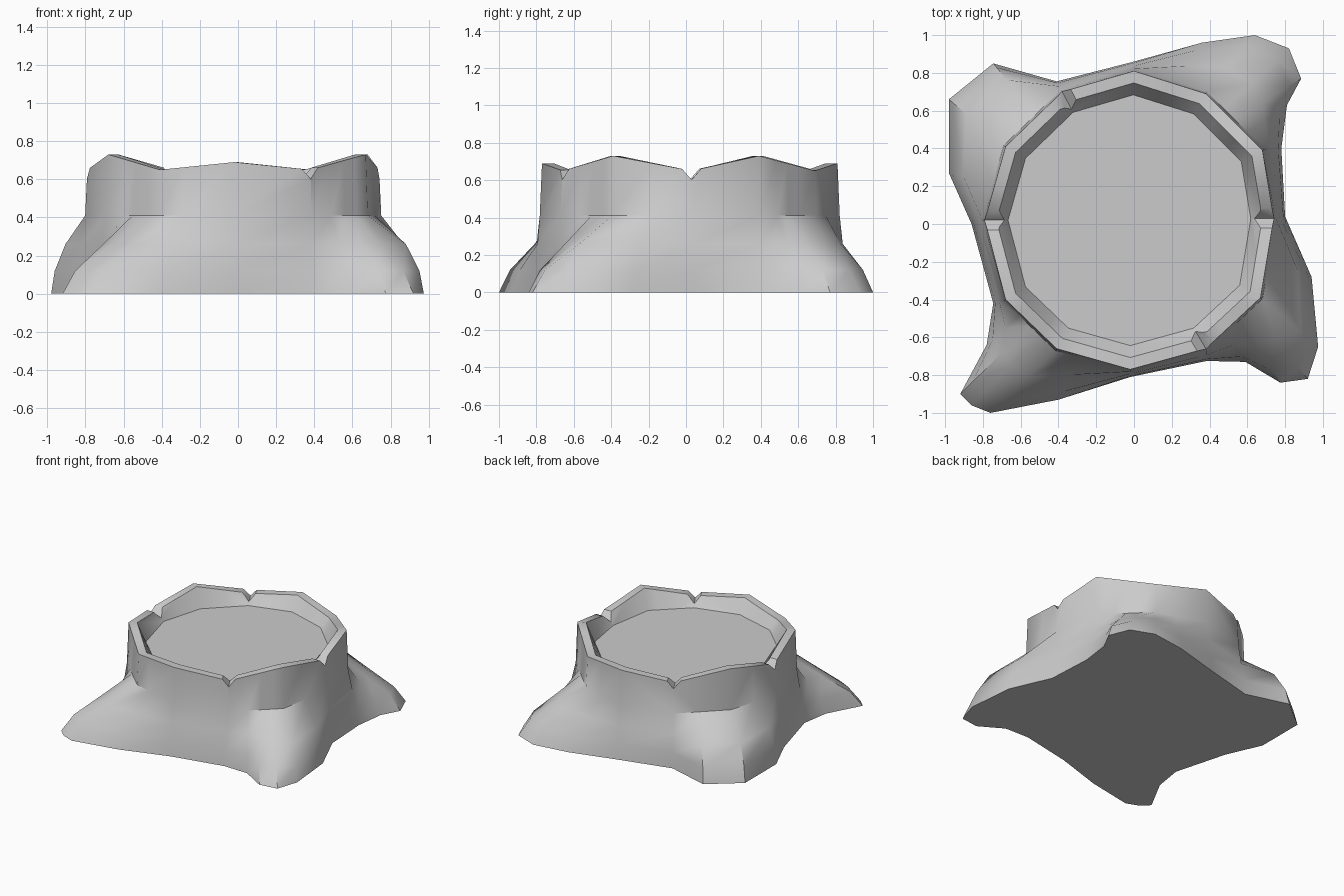
import bpy, bmesh, math
from mathutils import Vector

if "Cube" in bpy.data.objects:
    bpy.data.objects.remove(bpy.data.objects["Cube"])

CENTER = Vector((-0.02, 0.02))
FLOOR_Z = 0.58

# Twelve-sided rim, counter-clockwise from +x, with wavy heights
RIM = [(0.74, 0.03), (0.68, 0.39), (0.38, 0.69), (0, 0.81), (-0.38, 0.70), (-0.68, 0.41),
       (-0.79, 0.02), (-0.68, -0.40), (-0.41, -0.66), (-0.02, -0.77), (0.38, -0.66), (0.67, -0.39)]
HEIGHT = [0.65, 0.73, 0.65, 0.69, 0.65, 0.73, 0.65, 0.73, 0.65, 0.69, 0.65, 0.73]

# Ground outline with four roots: x, y, matching position along the rim
BASE = [(0.80, 0.04, 0), (0.78, 0.40, 1), (0.81, 0.63, 1.3), (0.885, 0.77, 1.5),
        (0.82, 0.93, 1.7), (0.64, 1.0, 2), (0.36, 0.96, 2.4), (0, 0.86, 3),
        (-0.41, 0.755, 4), (-0.745, 0.85, 4.45), (-0.98, 0.66, 5), (-0.98, 0.27, 5.5),
        (-0.86, 0, 6), (-0.745, -0.42, 7), (-0.78, -0.64, 7.3), (-0.92, -0.90, 7.5),
        (-0.86, -0.96, 7.7), (-0.76, -1.0, 8), (-0.40, -0.93, 8.3), (-0.02, -0.81, 9),
        (0.385, -0.725, 10), (0.59, -0.73, 10.35), (0.775, -0.84, 10.6), (0.92, -0.82, 10.8),
        (0.975, -0.65, 11), (0.94, -0.28, 11.5)]


def rim_point(u):
    i, f = int(u) % 12, u % 1
    j = (i + 1) % 12
    xy = Vector(RIM[i]).lerp(Vector(RIM[j]), f)
    return xy, HEIGHT[i] * (1 - f) + HEIGHT[j] * f


def scaled(xy, s):
    return CENTER + (xy - CENTER) * s


def make_object(name, bm):
    bmesh.ops.recalc_face_normals(bm, faces=bm.faces)
    me = bpy.data.meshes.new(name)
    bm.to_mesh(me)
    bm.free()
    ob = bpy.data.objects.new(name, me)
    bpy.context.collection.objects.link(ob)
    return ob


# Stump: stacked rings from ground to rim, then down inside to the cut top
bm = bmesh.new()
columns = []
for x, y, u in BASE:
    base = Vector((x, y))
    rim, z = rim_point(u)
    trunk = scaled(rim, 1.015)
    wide = 4 < u < 6 or u > 10.8          # two of the roots are fatter
    points = [(base, 0),
              (trunk.lerp(base, 0.92 if wide else 0.82), 0.12),
              (trunk.lerp(base, 0.68 if wide else 0.42), 0.26),
              (trunk, 0.41), (rim, z),
              (scaled(rim, 0.92), z), (scaled(rim, 0.84), FLOOR_Z)]
    columns.append([bm.verts.new((p.x, p.y, h)) for p, h in points])
for a, b in zip(columns, columns[1:] + columns[:1]):
    for k in range(len(a) - 1):
        bm.faces.new((a[k], b[k], b[k + 1], a[k + 1]))
bm.faces.new([c[0] for c in reversed(columns)])
bm.faces.new([c[-1] for c in columns])
stump = make_object("stump", bm)


# V-shaped notches cut across the rim
def notch_cutter(index):
    p = Vector(RIM[index])
    out = (p - CENTER).normalized()
    side = Vector((-out.y, out.x))
    bm = bmesh.new()
    ends = []
    for r in (-0.14, 0.12):
        c = p + out * r
        ends.append([bm.verts.new((*(c + side * s), z))
                     for s, z in ((0, 0.602), (0.12, 0.74), (-0.12, 0.74))])
    a, b = ends
    bm.faces.new(a)
    bm.faces.new(b)
    for k in range(3):
        n = (k + 1) % 3
        bm.faces.new((a[k], a[n], b[n], b[k]))
    return make_object("notch_cutter", bm)


bpy.context.view_layer.objects.active = stump
stump.select_set(True)
for index in (0, 4, 6, 10):
    cutter = notch_cutter(index)
    cutter.hide_render = True
    mod = stump.modifiers.new("notch", 'BOOLEAN')
    mod.operation = 'DIFFERENCE'
    mod.solver = 'EXACT'
    mod.object = cutter
    bpy.ops.object.modifier_apply(modifier=mod.name)
    bpy.data.objects.remove(cutter)

bpy.ops.object.shade_smooth_by_angle(angle=math.radians(38))
